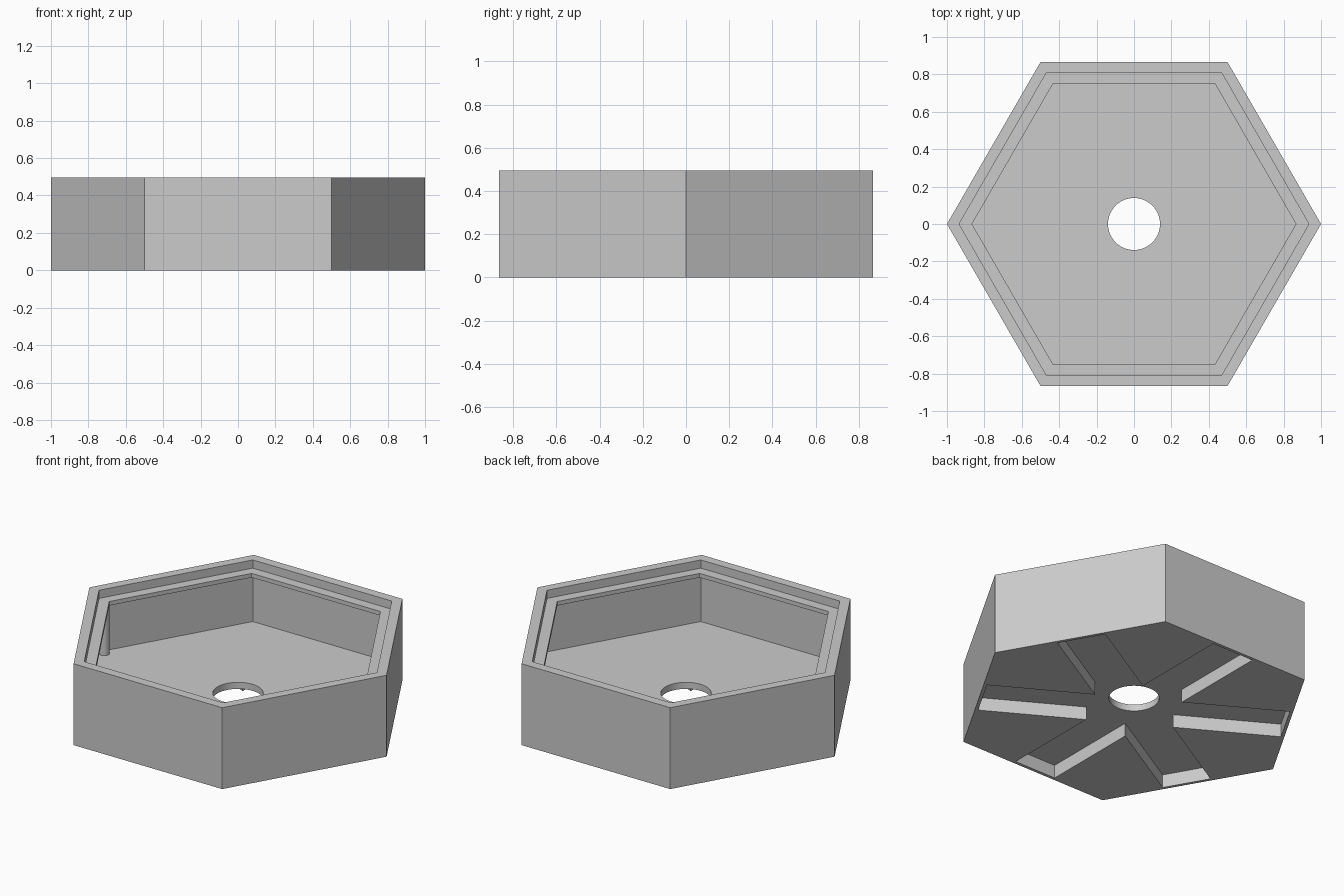
import bpy, bmesh
from math import radians

old = bpy.data.objects.get("Cube")
if old:
    bpy.data.objects.remove(old, do_unlink=True)

FLOOR_TOP, FLOOR_BOTTOM, LIP_BOTTOM, HEIGHT = 0.12, 0.08, 0.42, 0.495
POCKET_R, LIP_R = 0.935, 0.866

grey = bpy.data.materials.new("plain grey")
grey.use_nodes = True
grey.diffuse_color = (0.6, 0.6, 0.6, 1)
grey.node_tree.nodes["Principled BSDF"].inputs["Base Color"].default_value = (0.6, 0.6, 0.6, 1)


def prism(name, sides, radius, bottom, top, x=0):
    """Upright prism or cylinder between two heights."""
    bpy.ops.mesh.primitive_cylinder_add(
        vertices=sides, radius=radius, depth=top - bottom,
        location=(x, 0, (bottom + top) / 2))
    obj = bpy.context.object
    obj.name = name
    obj.data.materials.append(grey)
    return obj


def cut(target, cutter):
    cutter.hide_render = True
    mod = target.modifiers.new("cut", "BOOLEAN")
    mod.operation = "DIFFERENCE"
    mod.solver = "EXACT"
    mod.object = cutter
    bpy.context.view_layer.objects.active = target
    bpy.ops.object.modifier_apply(modifier=mod.name)
    bpy.data.objects.remove(cutter, do_unlink=True)


# Hexagonal tray: outer shell and stepped pocket, as one stack of hexagon rings
profile = [(1, 0), (1, HEIGHT), (POCKET_R, HEIGHT), (POCKET_R, 0.445), (LIP_R, 0.445),
           (LIP_R, LIP_BOTTOM), (POCKET_R, LIP_BOTTOM), (POCKET_R, FLOOR_TOP)]
bm = bmesh.new()
rings = []
for radius, z in profile:
    ring = bmesh.ops.create_circle(bm, segments=6, radius=radius)["verts"]
    for v in ring:
        # Turn a corner onto the x axis
        v.co = (v.co.y, -v.co.x, z)
    rings.append(ring)
for low, high in zip(rings, rings[1:]):
    for i in range(6):
        j = (i + 1) % 6
        bm.faces.new((low[i], low[j], high[j], high[i]))
bm.faces.new(rings[0])
bm.faces.new(rings[-1])
bmesh.ops.recalc_face_normals(bm, faces=bm.faces)
mesh = bpy.data.meshes.new("hexagonal_tray")
bm.to_mesh(mesh)
bm.free()
mesh.materials.append(grey)
tray = bpy.data.objects.new("hexagonal_tray", mesh)
bpy.context.collection.objects.link(tray)

# Crossing channels under the floor
for angle in (30, 90, 150):
    bpy.ops.mesh.primitive_cube_add(size=1, rotation=(0, 0, radians(angle)))
    channel = bpy.context.object
    channel.name = "channel_cutter"
    channel.scale = (1.695, 0.28, 2 * FLOOR_BOTTOM)
    bpy.context.view_layer.update()
    cut(tray, channel)

# Round hole in the middle of the floor
cut(tray, prism("hole_cutter", 48, 0.139, -0.1, 0.3))

# Slim post under the lip in one corner
post = prism("corner_post", 32, 0.03, FLOOR_TOP, LIP_BOTTOM, x=-0.9)

for obj in (tray, post):
    bpy.ops.object.select_all(action="DESELECT")
    obj.select_set(True)
    bpy.context.view_layer.objects.active = obj
    bpy.ops.object.shade_smooth_by_angle(angle=radians(30))
